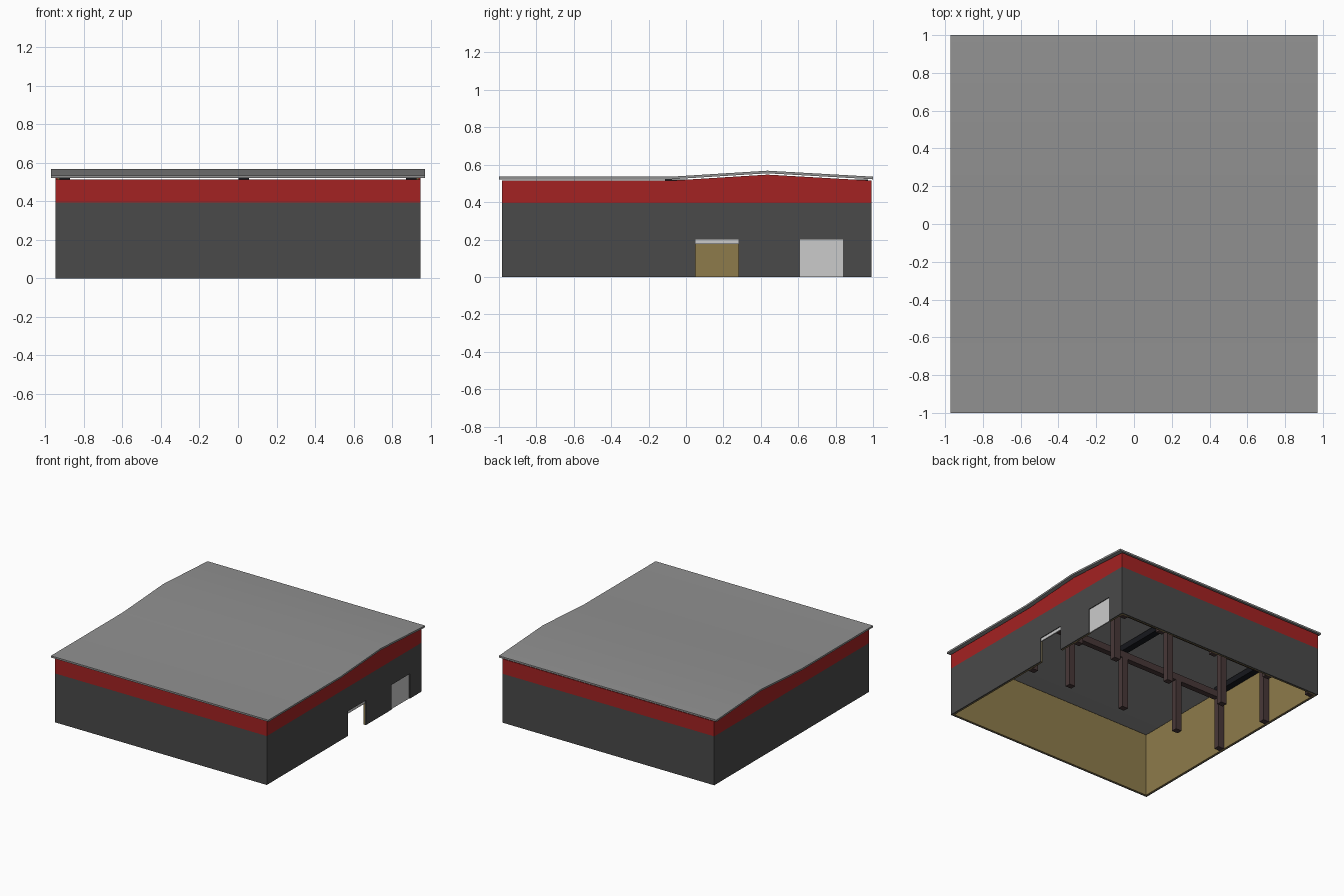
import bpy
from math import radians

if "Cube" in bpy.data.objects:
    bpy.data.objects.remove(bpy.data.objects["Cube"])

def material(name, r, g, b):
    m = bpy.data.materials.new(name)
    m.diffuse_color = (r, g, b, 1)
    m.use_nodes = True
    m.node_tree.nodes["Principled BSDF"].inputs["Base Color"].default_value = m.diffuse_color
    return m

DARK = material("dark_cladding", .068, .068, .068)
RED = material("red_band", .37, .016, .016)
TAN = material("board_lining", .27, .198, .07)
ROOF = material("roof_grey", .284, .284, .284)
DOOR = material("door_grey", .70, .70, .70)
STEEL = material("brown_steel", .065, .040, .040)
BEAM = material("black_steel", .008, .009, .012)

def prism(name, pts, x0, x1, mat):
    """Extrude a closed (y, z) profile along x."""
    n = len(pts)
    verts = [(x, y, z) for x in (x0, x1) for y, z in pts]
    faces = [tuple(reversed(range(n))), tuple(range(n, 2 * n))]
    faces += [(i, (i + 1) % n, n + (i + 1) % n, n + i) for i in range(n)]
    mesh = bpy.data.meshes.new(name)
    mesh.from_pydata(verts, [], faces)
    mesh.materials.append(mat)
    ob = bpy.data.objects.new(name, mesh)
    bpy.context.collection.objects.link(ob)
    return ob

def box(name, x0, x1, y0, y1, z0, z1, mat):
    return prism(name, [(y0, z0), (y1, z0), (y1, z1), (y0, z1)], x0, x1, mat)

KNEE, RIDGE, RISE = -.08, .435, .032
X, Y0, Y1 = .947, -.985, .992
BAND, EAVE, T = .395, .515, .01

def slope(y0, y1, z):
    """Roof line: flat, up to the ridge, then down."""
    return [(y0, z), (KNEE, z), (RIDGE, z + RISE), (y1, z)]

# Roof sheet, softly curved over the shallow bends
roof = prism("roof", slope(-1, 1, .522) + slope(-1, 1, .536)[::-1], -.972, .972, ROOF)
bpy.context.view_layer.objects.active = roof
roof.select_set(True)
bpy.ops.object.shade_smooth_by_angle(angle=radians(30))

# Side walls: cladding, red band and inner lining
doors = [(.05, .28), (.61, .84)]
notches = [p for a, b in doors for p in ((a, 0), (a, .2), (b, .2), (b, 0))]
for side, name, cuts in ((-1, "left", []), (1, "right", notches)):
    outer, mid, inner = side * X, side * (X - T), side * (X - 2 * T)
    a, b = sorted((outer, mid))
    prism(name + "_wall", [(Y0, 0)] + cuts + [(Y1, 0), (Y1, BAND), (Y0, BAND)], a, b, DARK)
    prism(name + "_red_band", [(Y0, BAND), (Y1, BAND)] + slope(Y0, Y1, EAVE)[::-1], a, b, RED)
    a, b = sorted((mid, inner))
    i0, i1 = Y0 + T, Y1 - T
    prism(name + "_lining", [(i0, 0)] + cuts + [(i1, 0)] + slope(i0, i1, EAVE)[::-1], a, b, TAN)

# Front and back walls
for name, y, d in (("front", Y0, 1), ("back", Y1, -1)):
    a, b = sorted((y, y + d * T))
    box(name + "_wall", -X + T, X - T, a, b, 0, BAND, DARK)
    box(name + "_red_band", -X + T, X - T, a, b, BAND, EAVE, RED)
    a, b = sorted((y + d * T, y + d * 2 * T))
    box(name + "_lining", -X + 2 * T, X - 2 * T, a, b, 0, EAVE, TAN)

# Roller doors: the first is raised, the second closed
for i, ((a, b), z) in enumerate(zip(doors, (.175, 0))):
    box(f"roller_door_{i + 1}", X - .016, X - .006, a, b, z, .2, DOOR)

# Column rows with a cross beam on each
for r, y in enumerate((-.09, .43, .955)):
    box(f"cross_beam_{r + 1}", -.925, .925, y - .023, y + .023, .42, .475, STEEL)
    for c, x in enumerate((-.90, -.49, .03, .54, .90)):
        box(f"column_{r + 1}_{c + 1}", x - .027, x + .027, y - .023, y + .023, 0, .42, STEEL)

# Level beams from the middle row to the back
for i, x in enumerate((-.90, .03, .90)):
    box(f"rafter_{i + 1}", x - .027, x + .027, -.113, Y1 - 2 * T, .475, .522, BEAM)
